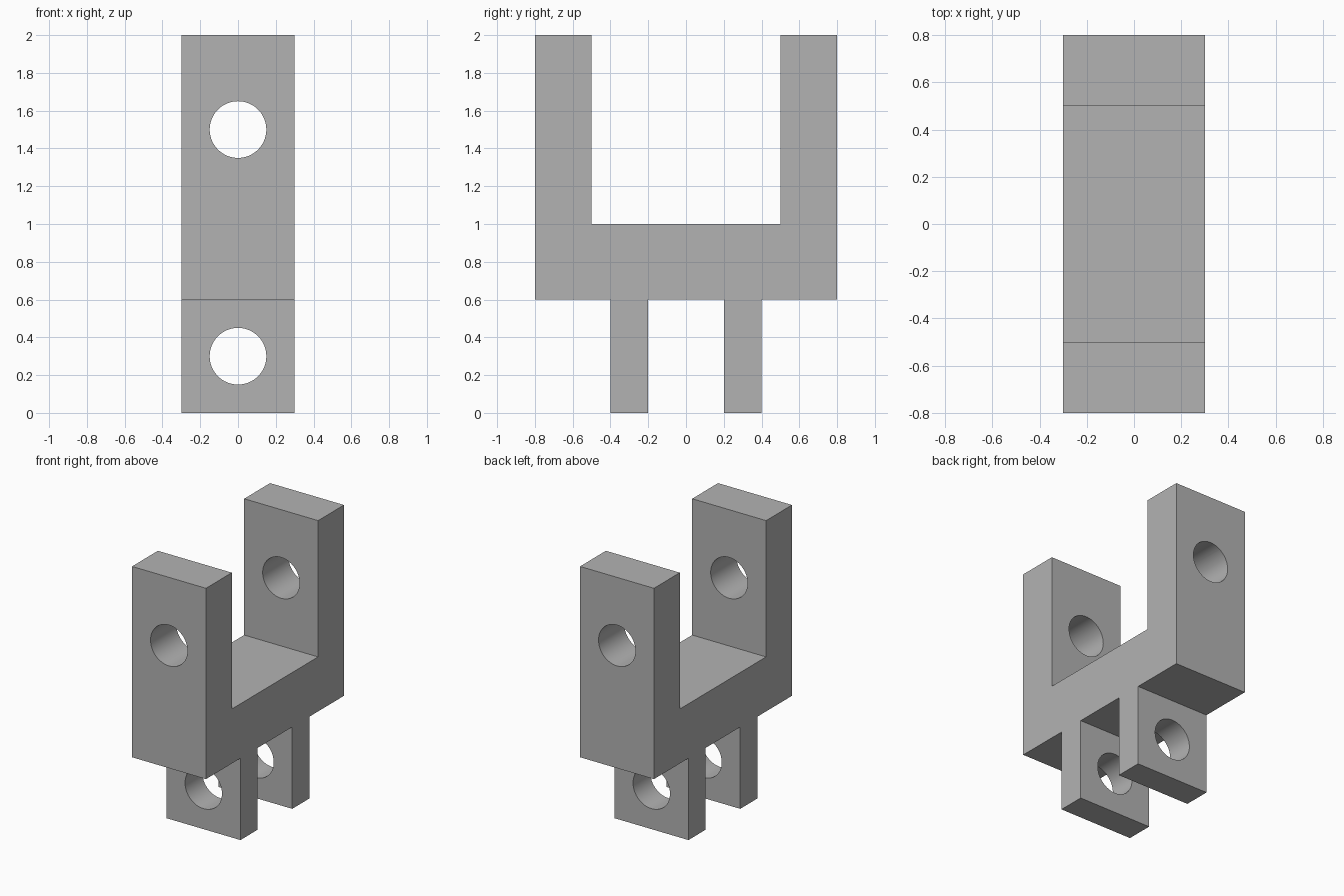
import bpy
import bmesh
import math
from mathutils import Vector

old = bpy.data.objects.get("Cube")
if old:
    bpy.data.objects.remove(old, do_unlink=True)

grey = bpy.data.materials.new("plain grey")
grey.use_nodes = True
colour = (0.45, 0.45, 0.45, 1.0)
grey.diffuse_color = colour
grey.node_tree.nodes["Principled BSDF"].inputs["Base Color"].default_value = colour

HALF_WIDTH = 0.3
HOLE_RADIUS = 0.15

# Half of the side outline as (y, z), mirrored to close the fork shape
half = [(0.2, 0.6), (0.2, 0), (0.4, 0), (0.4, 0.6),
        (0.8, 0.6), (0.8, 2), (0.5, 2), (0.5, 1)]
outline = half + [(-y, z) for y, z in reversed(half)]

# Yoke body: outline extruded across the width
bm = bmesh.new()
face = bm.faces.new([bm.verts.new((-HALF_WIDTH, y, z)) for y, z in outline])
side = bmesh.ops.extrude_face_region(bm, geom=[face])
moved = [v for v in side["geom"] if isinstance(v, bmesh.types.BMVert)]
bmesh.ops.translate(bm, verts=moved, vec=Vector((2 * HALF_WIDTH, 0, 0)))
bmesh.ops.recalc_face_normals(bm, faces=bm.faces)
mesh = bpy.data.meshes.new("yoke_body")
bm.to_mesh(mesh)
bm.free()
mesh.materials.append(grey)
yoke = bpy.data.objects.new("yoke_body", mesh)
bpy.context.collection.objects.link(yoke)


def drill(name, z):
    """Cut one pin hole straight through both arms at height z."""
    bpy.ops.mesh.primitive_cylinder_add(
        vertices=64, radius=HOLE_RADIUS, depth=2,
        location=(0, 0, z), rotation=(math.pi / 2, 0, 0))
    cutter = bpy.context.object
    cutter.name = name
    cutter.hide_render = True
    cutter.data.materials.append(grey)
    cut = yoke.modifiers.new(name, "BOOLEAN")
    cut.operation = "DIFFERENCE"
    cut.solver = "EXACT"
    cut.object = cutter
    bpy.context.view_layer.objects.active = yoke
    bpy.ops.object.modifier_apply(modifier=cut.name)
    bpy.data.objects.remove(cutter, do_unlink=True)


# Pin holes in the upper arms and the lower lugs
drill("upper_pin_hole", 1.5)
drill("lower_pin_hole", 0.3)

# Smooth hole walls, crisp block edges
bpy.ops.object.select_all(action="DESELECT")
yoke.select_set(True)
bpy.context.view_layer.objects.active = yoke
bpy.ops.object.shade_smooth_by_angle(angle=math.radians(30))
